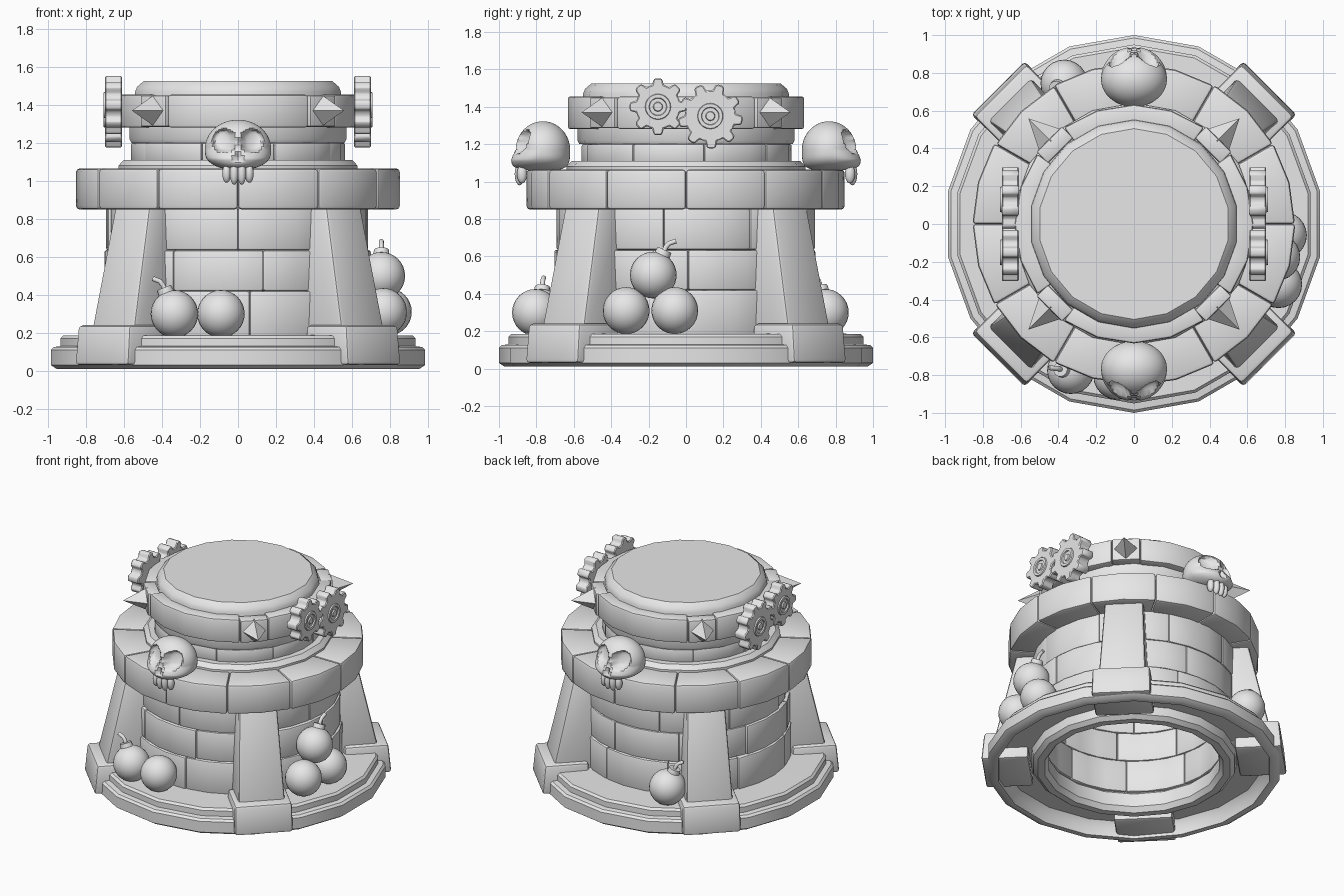
import bpy, bmesh, math, random
from mathutils import Matrix, Vector

random.seed(4)
cube = bpy.data.objects.get("Cube")
if cube:
    bpy.data.objects.remove(cube)

stone = bpy.data.materials.new("grey_stone")
stone.use_nodes = True
GREY = (0.8, 0.8, 0.8, 1)
stone.diffuse_color = GREY
stone.node_tree.nodes["Principled BSDF"].inputs["Base Color"].default_value = GREY
DIAGONALS = [math.radians(45 + 90 * i) for i in range(4)]


def finish(name, bm, bevel=0, segments=2):
    """Bevel the hard edges and turn the bmesh into a smooth-shaded object."""
    bmesh.ops.recalc_face_normals(bm, faces=bm.faces)
    if bevel:
        hard = [e for e in bm.edges if e.calc_face_angle(0) > math.radians(35)]
        bmesh.ops.bevel(bm, geom=hard, offset=bevel, segments=segments,
                        profile=0.5, affect='EDGES', clamp_overlap=True)
    mesh = bpy.data.meshes.new(name)
    bm.to_mesh(mesh)
    bm.free()
    mesh.materials.append(stone)
    obj = bpy.data.objects.new(name, mesh)
    bpy.context.collection.objects.link(obj)
    bpy.ops.object.select_all(action='DESELECT')
    obj.select_set(True)
    bpy.context.view_layer.objects.active = obj
    bpy.ops.object.shade_smooth_by_angle(angle=math.radians(35))


def sweep(bm, profile, start, end, steps):
    """Sweep a closed (radius, z) profile around the z axis."""
    full = abs(end - start) > 6.28
    rings = []
    for k in range(steps if full else steps + 1):
        a = start + (end - start) * k / steps
        rings.append([bm.verts.new((r * math.cos(a), r * math.sin(a), z)) for r, z in profile])
    for k in range(steps):
        p, q = rings[k], rings[(k + 1) % len(rings)]
        for i in range(len(profile)):
            j = (i + 1) % len(profile)
            bm.faces.new((p[i], q[i], q[j], p[j]))
    if not full:
        bm.faces.new(rings[0])
        bm.faces.new(rings[-1])


def weld(bm):
    bmesh.ops.remove_doubles(bm, verts=bm.verts, dist=1e-5)


def lathe(name, profile, steps=18):
    bm = bmesh.new()
    sweep(bm, profile, math.pi / 2, math.pi * 2.5, steps)
    weld(bm)
    finish(name, bm)


def brick_ring(name, count, r_in, r_out, z0, z1, offset, steps, bevel, vary=0.008):
    bm = bmesh.new()
    width = math.tau / count
    for i in range(count):
        r = r_out + random.uniform(-vary, vary)
        a = math.radians(offset) + i * width
        sweep(bm, [(r_in, z0), (r, z0), (r, z1), (r_in, z1)], a, a + width, steps)
    finish(name, bm, bevel)


def block(bm, angle, low, high):
    """Tapered block; low and high are (z, inner radius, outer radius, half width)."""
    turn = Matrix.Rotation(angle, 3, 'Z')
    loops = []
    for z, r0, r1, w in (low, high):
        corners = [(r0, -w, z), (r1, -w, z), (r1, w, z), (r0, w, z)]
        loops.append([bm.verts.new(turn @ Vector(c)) for c in corners])
    bm.faces.new(loops[0])
    bm.faces.new(loops[1])
    for i in range(4):
        j = (i + 1) % 4
        bm.faces.new((loops[0][i], loops[0][j], loops[1][j], loops[1][i]))


# Stepped base, hollow underneath and open in the middle
lathe("base", [(0.7, 0.11), (0.89, 0.11), (0.92, 0.07), (0.93, 0.01), (0.97, 0.01), (1, 0.03),
               (1, 0.11), (0.985, 0.125), (0.95, 0.13), (0.95, 0.17), (0.935, 0.185),
               (0.62, 0.19), (0.59, 0.16), (0.585, 0.06), (0.61, 0.025), (0.66, 0.025),
               (0.69, 0.05)])

# Brick courses of the tower and the wide crown
brick_ring("lower_course", 9, 0.59, 0.71, 0.18, 0.42, -85, 3, 0.012)
brick_ring("middle_course", 9, 0.59, 0.7, 0.42, 0.635, -79, 3, 0.012)
brick_ring("upper_course", 9, 0.59, 0.69, 0.635, 0.86, -90, 3, 0.012)
brick_ring("crown", 12, 0.54, 0.85, 0.85, 1.065, 0, 2, 0.018, 0.006)

# Narrow upper stage
lathe("ledge", [(0.5, 1.03), (0.64, 1.03), (0.64, 1.08), (0.61, 1.11), (0.5, 1.11)])
brick_ring("neck_course", 9, 0.48, 0.565, 1.1, 1.2, -70, 3, 0.01, 0.004)
lathe("neck_collar", [(0.48, 1.2), (0.57, 1.2), (0.58, 1.22), (0.58, 1.29), (0.48, 1.29)])
lathe("band", [(0.48, 1.3), (0.6, 1.3), (0.61, 1.32), (0.61, 1.42), (0.6, 1.44), (0.48, 1.44)])
lathe("cap", [(0, 1.43), (0.555, 1.43), (0.55, 1.47), (0.54, 1.495), (0.505, 1.525), (0, 1.525)])

bm = bmesh.new()
for quarter in range(4):
    mid = quarter * math.pi / 2
    half = math.radians(36)
    sweep(bm, [(0.5, 1.28), (0.632, 1.28), (0.632, 1.455), (0.5, 1.455)], mid - half, mid + half, 4)
finish("band_panels", bm, 0.014)

# Spikes on square plates
bm = bmesh.new()
for a in DIAGONALS:
    block(bm, a, (1.285, 0.55, 0.635, 0.095), (1.45, 0.55, 0.635, 0.095))
finish("spike_plates", bm, 0.01)
bm = bmesh.new()
for a in DIAGONALS:
    place = (Matrix.Rotation(a, 4, 'Z') @ Matrix.Translation((0.705, 0, 1.37))
             @ Matrix.Rotation(math.pi / 2, 4, 'Y'))
    bmesh.ops.create_cone(bm, cap_ends=True, segments=4, radius1=0.085, radius2=0,
                          depth=0.17, matrix=place)
finish("spikes", bm)

# Sloping buttresses with block feet
bm = bmesh.new()
for a in DIAGONALS:
    block(bm, a, (0.1, 0.6, 0.96, 0.165), (0.88, 0.6, 0.785, 0.13))
finish("buttresses", bm, 0.02)
bm = bmesh.new()
for a in DIAGONALS:
    block(bm, a, (0.03, 0.7, 1.02, 0.2), (0.24, 0.7, 1.0, 0.195))
finish("buttress_feet", bm, 0.02)


# Toothed gears with raised hubs
def gear(name, side, y, z, radius, teeth, turn):
    bm = bmesh.new()
    outline = []
    for i in range(teeth):
        for step, r in ((-0.32, 0.79), (-0.22, 0.95), (-0.13, 1), (0.13, 1), (0.22, 0.95), (0.32, 0.79)):
            a = (i + step + turn) * math.tau / teeth
            outline.append((y + r * radius * math.cos(a), z + r * radius * math.sin(a)))
    back = [bm.verts.new((side * 0.61, p, q)) for p, q in outline]
    front = [bm.verts.new((side * 0.7, p, q)) for p, q in outline]
    bm.faces.new(back)
    bm.faces.new(front)
    for i in range(len(outline)):
        j = (i + 1) % len(outline)
        bm.faces.new((back[i], back[j], front[j], front[i]))
    finish(name, bm, 0.006, 1)
    bm = bmesh.new()
    sweep(bm, [(0.044, 0), (0.07, 0), (0.066, 0.012), (0.048, 0.012)], 0, math.tau, 20)
    sweep(bm, [(0, 0), (0.027, 0), (0.022, 0.012), (0, 0.012)], 0, math.tau, 16)
    weld(bm)
    bm.transform(Matrix.Translation((side * 0.697, y, z))
                 @ Matrix.Rotation(side * math.pi / 2, 4, 'Y'))
    finish(name + "_hub", bm)


for side, label in ((1, "left"), (-1, "right")):
    gear(label + "_small_gear", side, -0.15, 1.4, 0.153, 8, 0)
    gear(label + "_large_gear", side, 0.13, 1.35, 0.174, 9, -0.2)


# Skulls: a sphere made fuller below, with pushed-in sockets and nose
def skull(name, side):
    bm = bmesh.new()
    bmesh.ops.create_uvsphere(bm, u_segments=64, v_segments=48, radius=1)
    for v in bm.verts:
        x, y, z = v.co
        front = y < 0
        low = max(0, -z)
        full = (1 + low ** 2) ** 0.25 / max(0.05, 1 - low ** 2) ** 0.25
        x *= 0.174 * full * (1 - 0.35 * low ** 3)
        y = y * 0.145 * full - 0.765
        if front:
            y -= 0.03 * min(1, low * 2)
        z = 1.17 + z * (0.152 if z > 0 else 0.11)
        if front:
            eye = ((abs(x) - 0.073) / 0.058) ** 2 + ((z - 1.21) / 0.062) ** 2
            nose = (x / (0.012 + 0.3 * max(0, 1.15 - z))) ** 2 + ((z - 1.125) / 0.028) ** 2
            y += 0.06 * max(0, 1 - eye) ** 0.4 + 0.025 * max(0, 1 - nose) ** 0.5
        v.co = (x, y * side, z)
    finish(name, bm)
    bm = bmesh.new()
    for i in range(4):
        x = (i - 1.5) * 0.04
        tall = 0.06 if i in (1, 2) else 0.05
        place = (Matrix.Translation((x, side * (-0.895 + abs(x) * 0.3), 1.04))
                 @ Matrix.Diagonal((0.023, 0.027, tall, 1)))
        bmesh.ops.create_uvsphere(bm, u_segments=12, v_segments=10, radius=1, matrix=place)
    finish(name + "_teeth", bm)


skull("front_skull", 1)
skull("back_skull", -1)


# Round bombs, some with a neck and a bent fuse
def bomb(name, centre, lean=None):
    c = Vector(centre)
    bm = bmesh.new()
    bmesh.ops.create_uvsphere(bm, u_segments=24, v_segments=16, radius=0.125,
                              matrix=Matrix.Translation(c))
    if lean:
        d = Vector(lean).normalized()
        place = Matrix.Translation(c + d * 0.13) @ d.to_track_quat('Z', 'Y').to_matrix().to_4x4()
        bmesh.ops.create_cone(bm, cap_ends=True, segments=14, radius1=0.044, radius2=0.04,
                              depth=0.035, matrix=place)
        side = Vector((d.x, d.y, 0)).normalized()
        curve = bpy.data.curves.new(name + "_fuse", 'CURVE')
        curve.dimensions = '3D'
        curve.bevel_depth = 0.013
        curve.use_fill_caps = True
        line = curve.splines.new('POLY')
        line.points.add(3)
        path = [c + d * 0.13, c + d * 0.165, c + d * 0.185 + side * 0.008, c + d * 0.2 + side * 0.04]
        for p, co in zip(line.points, path):
            p.co = (*co, 1)
        curve.materials.append(stone)
        fuse = bpy.data.objects.new(name + "_fuse", curve)
        bpy.context.collection.objects.link(fuse)
    finish(name, bm)


bomb("front_bomb_fused", (-0.335, -0.775, 0.3), (-0.4, 0.05, 1))
bomb("front_bomb_plain", (-0.09, -0.805, 0.3))
bomb("left_bomb_near", (0.765, -0.32, 0.31))
bomb("left_bomb_far", (0.79, -0.06, 0.31))
bomb("left_bomb_top", (0.755, -0.175, 0.5), (0, 0.45, 1))
bomb("back_bomb", (-0.37, 0.745, 0.3), (-0.3, -0.2, 1))
